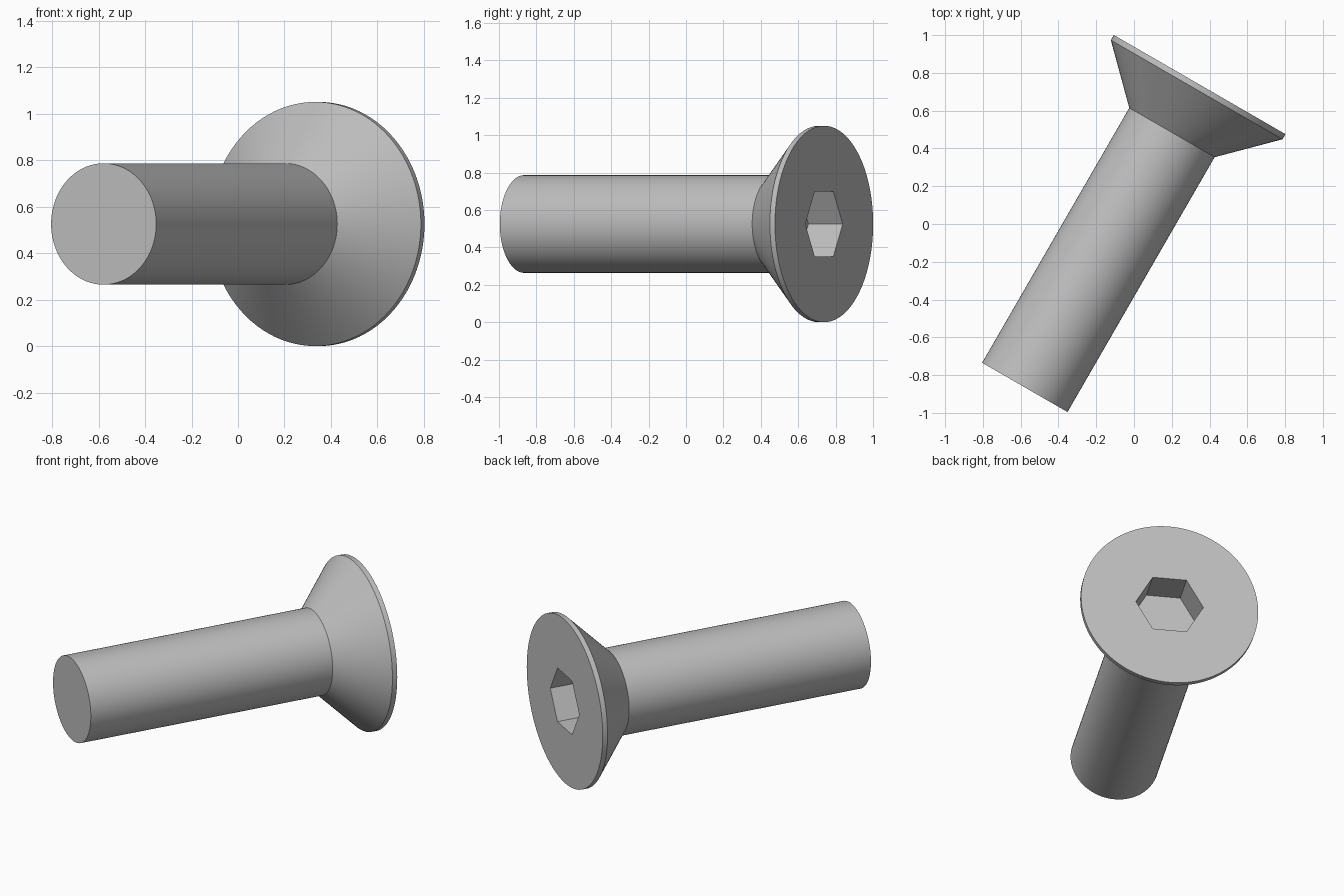
import bpy, bmesh
from math import cos, sin, tau, radians
from mathutils import Matrix, Vector

cube = bpy.data.objects.get("Cube")
if cube:
    bpy.data.objects.remove(cube, do_unlink=True)

SEGMENTS = 96
LENGTH = 1.851
RIM_Z = 1.82          # underside of the thin rim
NECK_Z = 1.558        # where the shank meets the cone
SHANK_R, HEAD_R = 0.261, 0.525
SOCKET_R, SOCKET_DEPTH = 0.2, 0.212

steel = bpy.data.materials.new("steel_grey")
steel.use_nodes = True
grey = (0.52, 0.52, 0.52, 1)
steel.diffuse_color = grey
steel.node_tree.nodes["Principled BSDF"].inputs["Base Color"].default_value = grey

bm = bmesh.new()


def ring(radius, z, sides):
    return [bm.verts.new((radius * cos(tau * i / sides), radius * sin(tau * i / sides), z))
            for i in range(sides)]


def wall(lower, upper):
    n = len(lower)
    for i in range(n):
        j = (i + 1) % n
        bm.faces.new((lower[i], lower[j], upper[j], upper[i]))


def loop_edges(loop):
    return [bm.edges.get((loop[i - 1], loop[i])) for i in range(len(loop))]


# Shank, countersunk cone and rim
profile = [(SHANK_R, 0), (SHANK_R, NECK_Z), (HEAD_R, RIM_Z), (HEAD_R, LENGTH)]
rings = [ring(r, z, SEGMENTS) for r, z in profile]
for low, high in zip(rings, rings[1:]):
    wall(low, high)
bm.faces.new(rings[0])

# Hexagonal socket
mouth = ring(SOCKET_R, LENGTH, 6)
floor = ring(SOCKET_R, LENGTH - SOCKET_DEPTH, 6)
wall(floor, mouth)
bm.faces.new(floor)

# Flat head face around the socket
bmesh.ops.triangle_fill(bm, edges=loop_edges(rings[-1]) + loop_edges(mouth),
                        use_beauty=True, normal=(0, 0, 1))
bmesh.ops.recalc_face_normals(bm, faces=bm.faces)

mesh = bpy.data.meshes.new("countersunk_bolt")
bm.to_mesh(mesh)
bm.free()
mesh.materials.append(steel)
bolt = bpy.data.objects.new("countersunk_bolt", mesh)
bpy.context.collection.objects.link(bolt)

# Lay the bolt down, head pointing back and to the left
axis = Vector((sin(radians(30)), cos(radians(30)), 0))
side = Vector((axis.y, -axis.x, 0))
turn = Matrix((side, axis.cross(side), axis)).transposed().to_4x4()
bolt.matrix_world = Matrix.Translation((-0.578, -0.865, HEAD_R)) @ turn

bpy.ops.object.select_all(action='DESELECT')
bolt.select_set(True)
bpy.context.view_layer.objects.active = bolt
bpy.ops.object.shade_smooth_by_angle(angle=radians(25))
